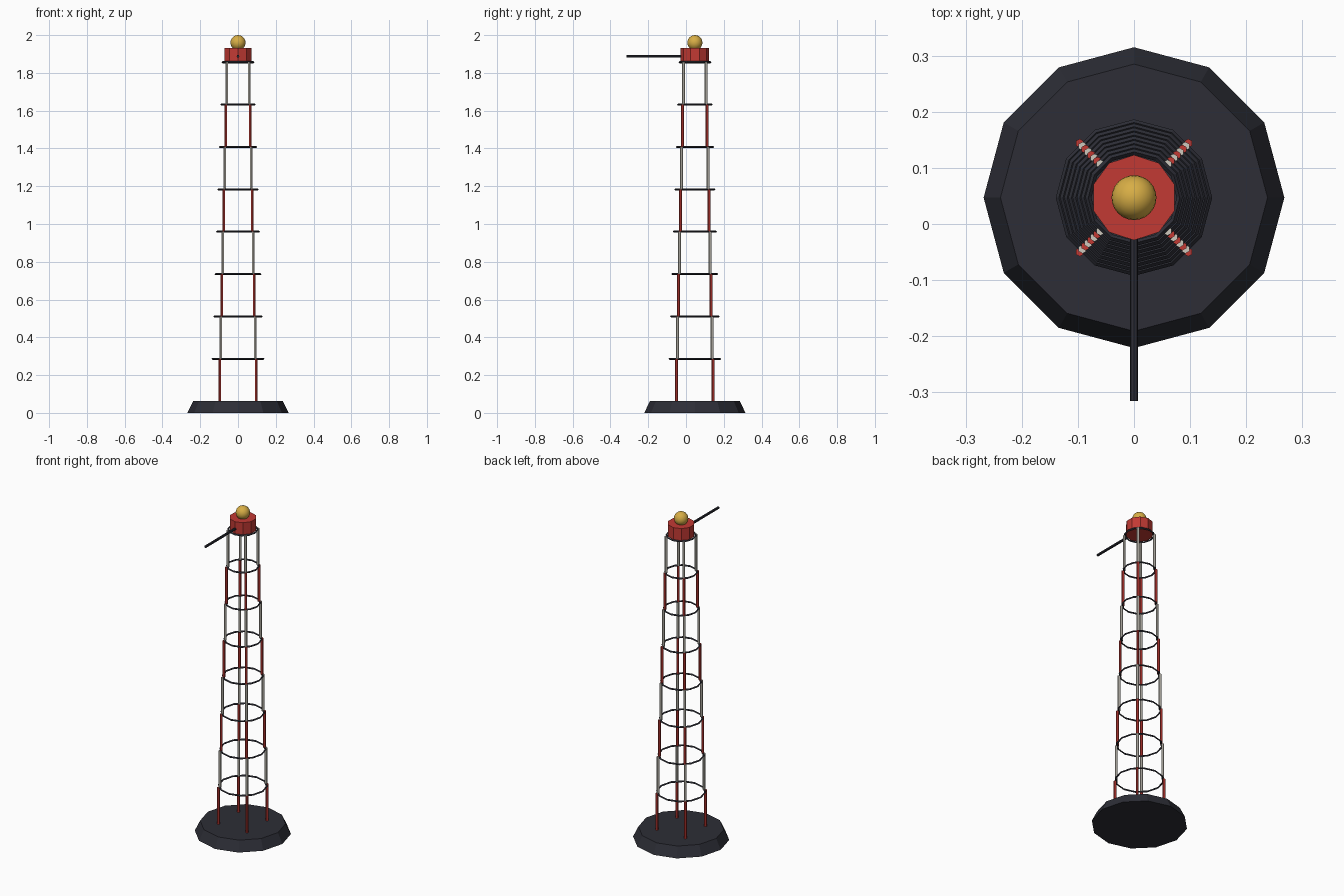
import bpy, math
from mathutils import Vector

if "Cube" in bpy.data.objects:
    bpy.data.objects.remove(bpy.data.objects["Cube"], do_unlink=True)

CY = 0.047          # tower axis in y
LEVELS = 8
BASE_H = 0.062
STEP = 0.2243       # height of one tier


def material(name, rgb):
    m = bpy.data.materials.new(name)
    m.use_nodes = True
    color = (*rgb, 1)
    m.diffuse_color = color
    m.node_tree.nodes["Principled BSDF"].inputs["Base Color"].default_value = color
    return m


dark = material("dark steel", (0.026, 0.027, 0.037))
red = material("signal red", (0.54, 0.042, 0.034))
white = material("warm white", (0.62, 0.59, 0.52))
gold = material("lamp gold", (0.68, 0.42, 0.06))


def finish(name, mat, smooth=False):
    ob = bpy.context.object
    ob.name = name
    ob.data.materials.append(mat)
    if smooth:
        bpy.ops.object.shade_smooth_by_angle(angle=math.radians(40))
    return ob


def cylinder(name, mat, sides, r1, r2, bottom, height, x=0, y=CY, turn=0):
    bpy.ops.mesh.primitive_cone_add(vertices=sides, radius1=r1, radius2=r2, depth=height,
                                    location=(x, y, bottom + height / 2), rotation=(0, 0, turn))
    return finish(name, mat)


# Foundation
cylinder("base", dark, 12, 0.268, 0.238, 0, BASE_H)

# Stepped tiers: four striped legs and a hoop above each
for i in range(LEVELS):
    radius = 0.137 - 0.0075 * i
    bottom = BASE_H + i * STEP
    for k in range(4):
        a = math.radians(45 + 90 * k)
        cylinder(f"leg_{i + 1}_{k + 1}", white if i % 2 else red, 6, 0.008, 0.008,
                 bottom, STEP, radius * math.cos(a), CY + radius * math.sin(a))
    bpy.ops.mesh.primitive_torus_add(major_segments=12, minor_segments=4,
                                     major_radius=radius - 0.003, minor_radius=0.0055,
                                     location=(0, CY, bottom + STEP))
    finish(f"hoop_{i + 1}", dark)

# Lamp housing and lamp
cylinder("lamp_housing", red, 10, 0.076, 0.076, 1.858, 0.074)
bpy.ops.mesh.primitive_uv_sphere_add(segments=24, ring_count=12, radius=0.04,
                                     location=(0, CY, 1.96))
finish("lamp", gold, True)

# Arm reaching forward from the housing
start, end = -0.315, CY
bpy.ops.mesh.primitive_cylinder_add(vertices=8, radius=0.0075, depth=end - start,
                                    location=(0, (start + end) / 2, 1.888),
                                    rotation=(math.pi / 2, 0, 0))
finish("arm", dark)
